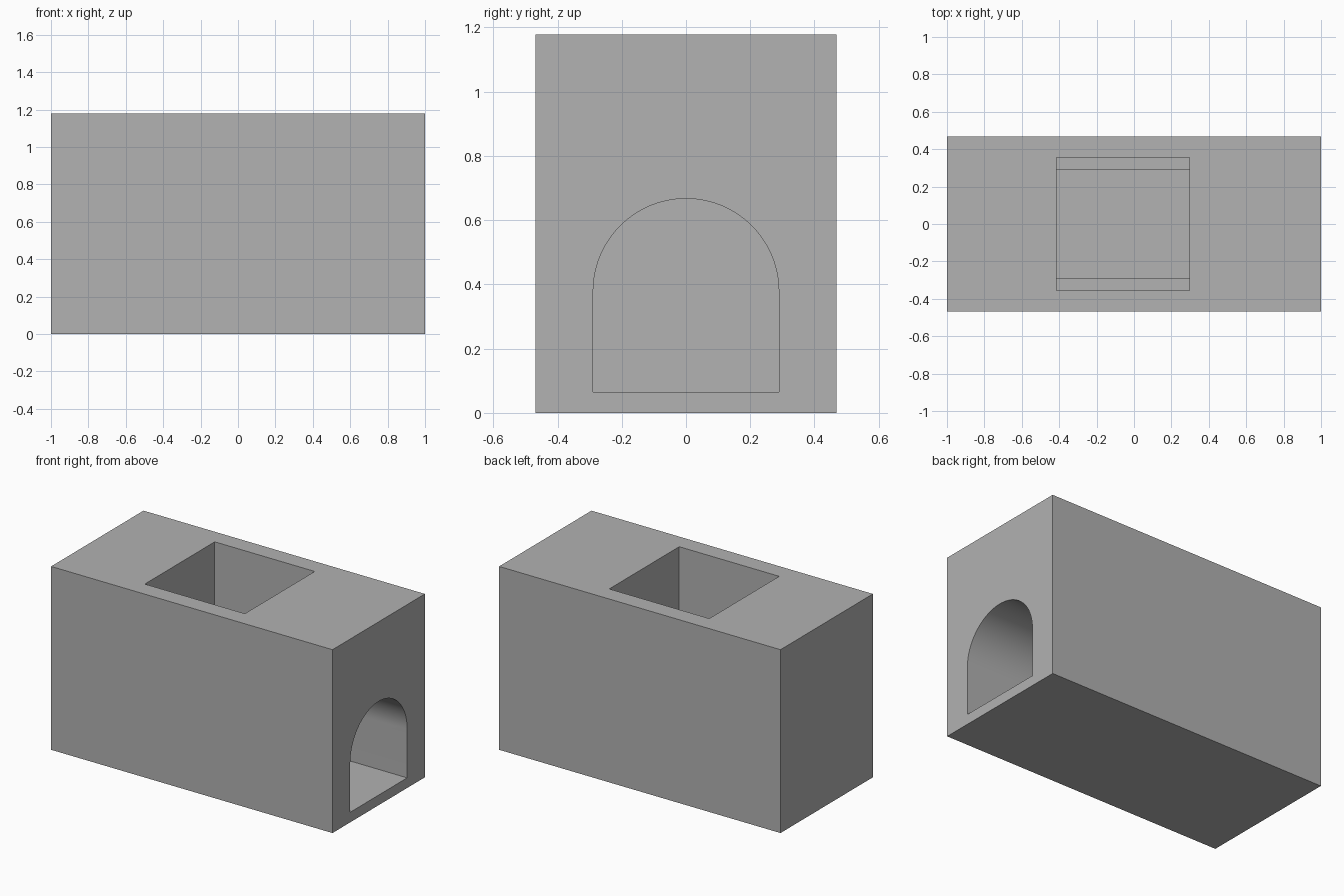
import bpy
import bmesh
from math import cos, sin, pi, radians

cube = bpy.data.objects.get("Cube")
if cube:
    bpy.data.objects.remove(cube, do_unlink=True)

LENGTH, DEPTH, HEIGHT = 2.0, 0.938, 1.178
SHAFT_MIN, SHAFT_MAX, SHAFT_HALF = -0.414, 0.297, 0.355
LEDGE = 0.36
FLOOR, RADIUS, SPRING = 0.065, 0.289, 0.378

grey = bpy.data.materials.new("plain_grey")
grey.use_nodes = True
colour = (0.445, 0.445, 0.445, 1)
grey.diffuse_color = colour
grey.node_tree.nodes["Principled BSDF"].inputs["Base Color"].default_value = colour


def prism(name, profile, x0, x1):
    """Extrude a closed (y, z) profile along x."""
    bm = bmesh.new()
    face = bm.faces.new([bm.verts.new((x0, y, z)) for y, z in profile])
    out = bmesh.ops.extrude_face_region(bm, geom=[face])
    moved = [v for v in out["geom"] if isinstance(v, bmesh.types.BMVert)]
    bmesh.ops.translate(bm, verts=moved, vec=(x1 - x0, 0, 0))
    bmesh.ops.recalc_face_normals(bm, faces=bm.faces)
    mesh = bpy.data.meshes.new(name)
    bm.to_mesh(mesh)
    bm.free()
    mesh.materials.append(grey)
    obj = bpy.data.objects.new(name, mesh)
    bpy.context.collection.objects.link(obj)
    return obj


def rectangle(half, z0, z1):
    return [(-half, z0), (half, z0), (half, z1), (-half, z1)]


# Solid block
block = prism("hollow_block", rectangle(DEPTH / 2, 0, HEIGHT), -LENGTH / 2, LENGTH / 2)

# Arched tunnel from the left end to the far wall of the shaft
STEPS = 48
arch = [(RADIUS * cos(pi * i / STEPS), SPRING + RADIUS * sin(pi * i / STEPS))
        for i in range(STEPS + 1)]
tunnel = prism("tunnel_cutter", [(-RADIUS, FLOOR), (RADIUS, FLOOR)] + arch,
               SHAFT_MIN, LENGTH / 2 + 0.1)

# Square shaft from the top, leaving a narrow ledge beside the tunnel
shaft = prism("shaft_cutter", rectangle(SHAFT_HALF, LEDGE, HEIGHT + 0.1),
              SHAFT_MIN, SHAFT_MAX)

bpy.ops.object.select_all(action="DESELECT")
bpy.context.view_layer.objects.active = block
block.select_set(True)
for cutter in (tunnel, shaft):
    cutter.hide_render = True
    cut = block.modifiers.new(cutter.name, "BOOLEAN")
    cut.operation = "DIFFERENCE"
    cut.solver = "EXACT"
    cut.object = cutter
    bpy.ops.object.modifier_apply(modifier=cut.name)
    bpy.data.objects.remove(cutter, do_unlink=True)

# Smooth arch, crisp corners
bpy.ops.object.shade_smooth_by_angle(angle=radians(30))
